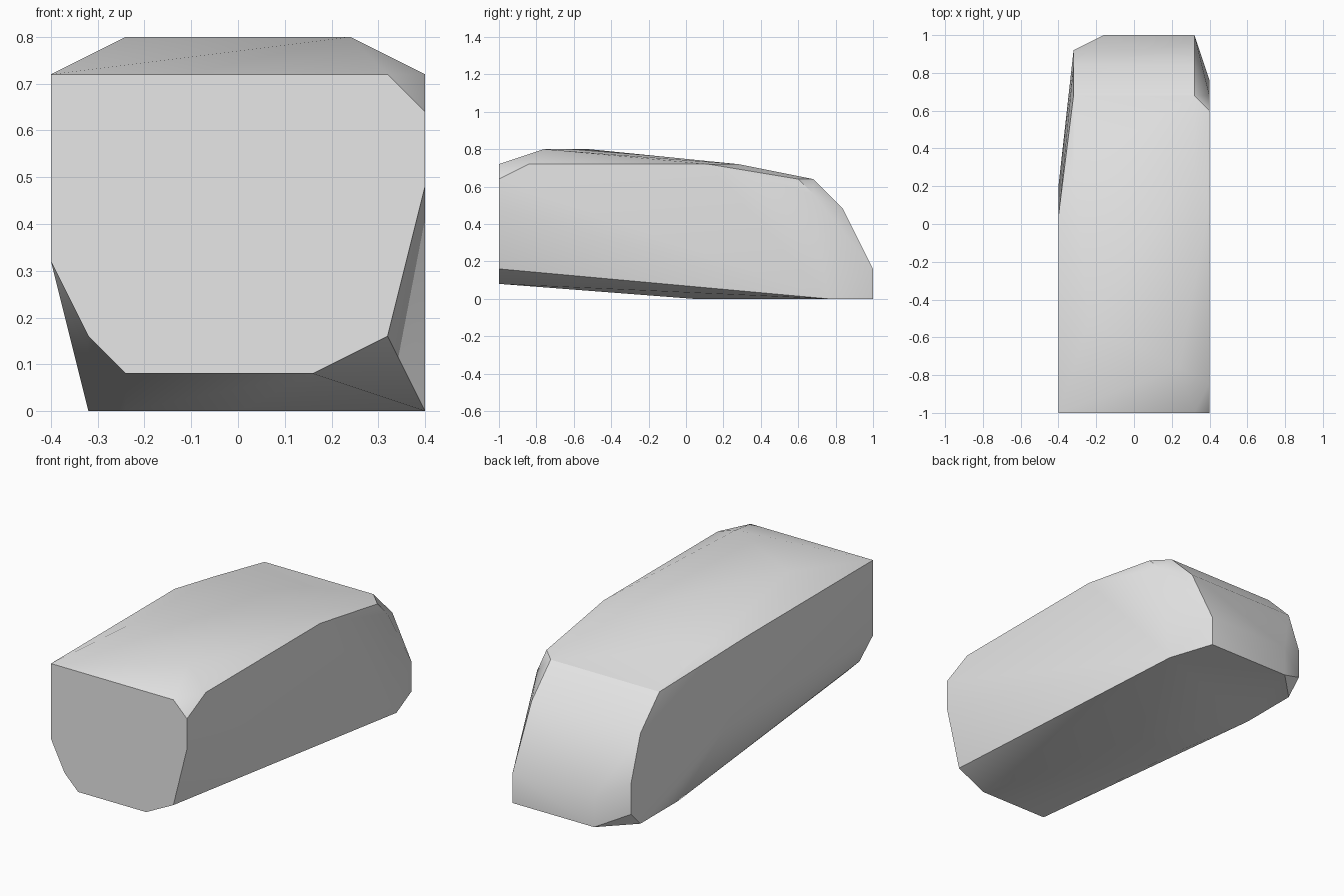
import bpy
import bmesh
import math

STEP = 0.08      # every corner of the boulder-like body sits on a coarse lattice
BACK = 1.0       # y of the rear face; lattice rows are counted forwards from it

default_cube = bpy.data.objects.get("Cube")
if default_cube:
    bpy.data.objects.remove(default_cube, do_unlink=True)


def make_material(name, colour):
    material = bpy.data.materials.new(name)
    material.use_nodes = True
    material.diffuse_color = colour
    for node in material.node_tree.nodes:
        if node.type == "BSDF_PRINCIPLED":
            node.inputs["Base Color"].default_value = colour
            node.inputs["Roughness"].default_value = 0.8
    return material


def add_corners(bm, row, corners):
    """Add lattice corners (x, z) on one crosswise row."""
    for x, z in corners:
        bm.verts.new((x * STEP, BACK - row * STEP, z * STEP))


# Cross-sections of the body, from the rear to the flat front face
sections = {
    0: [(-2, 0), (4, 0), (-2, 2), (4, 2)],                # rear face
    1: [(-4, 1), (-4, 3)],                                # rear corner chamfer
    2: [(-4, 0), (-4, 6), (4, 6)],                        # rear slope
    3: [(5, 0)],
    4: [(-4, 8), (4, 8), (5, 7)],                         # rear top edge
    5: [(5, 8)],
    6: [(-4, 0)],
    9: [(-4, 9), (4, 9)],                                 # roof bend
    10: [(-5, 4)],
    11: [(5, 9)],
    12: [(-5, 9), (-3, 0), (0, 0)],                       # end of the flat base
    19: [(-3, 10)],                                       # roof ridge
    22: [(3, 10)],
    23: [(5, 9)],
    25: [(-5, 9), (4, 9), (5, 8), (5, 6), (4, 2),         # front face
         (2, 1), (-3, 1), (-4, 2), (-5, 4)],
}

bm = bmesh.new()
for row, corners in sections.items():
    add_corners(bm, row, corners)

# Wrap the sections in one convex skin and merge its flat regions
hull = bmesh.ops.convex_hull(bm, input=bm.verts)
loose = [v for v in bm.verts if not v.link_faces]
bmesh.ops.delete(bm, geom=loose, context="VERTS")
bmesh.ops.dissolve_limit(bm, angle_limit=math.radians(0.5),
                         verts=bm.verts, edges=bm.edges)
bmesh.ops.recalc_face_normals(bm, faces=bm.faces)

mesh = bpy.data.meshes.new("body")
bm.to_mesh(mesh)
bm.free()
body = bpy.data.objects.new("body", mesh)
bpy.context.collection.objects.link(body)
mesh.materials.append(make_material("light grey", (0.8, 0.8, 0.8, 1.0)))

# Soft shading across gentle bends, crisp edges elsewhere
bpy.ops.object.select_all(action="DESELECT")
body.select_set(True)
bpy.context.view_layer.objects.active = body
bpy.ops.object.shade_smooth_by_angle(angle=math.radians(30))
